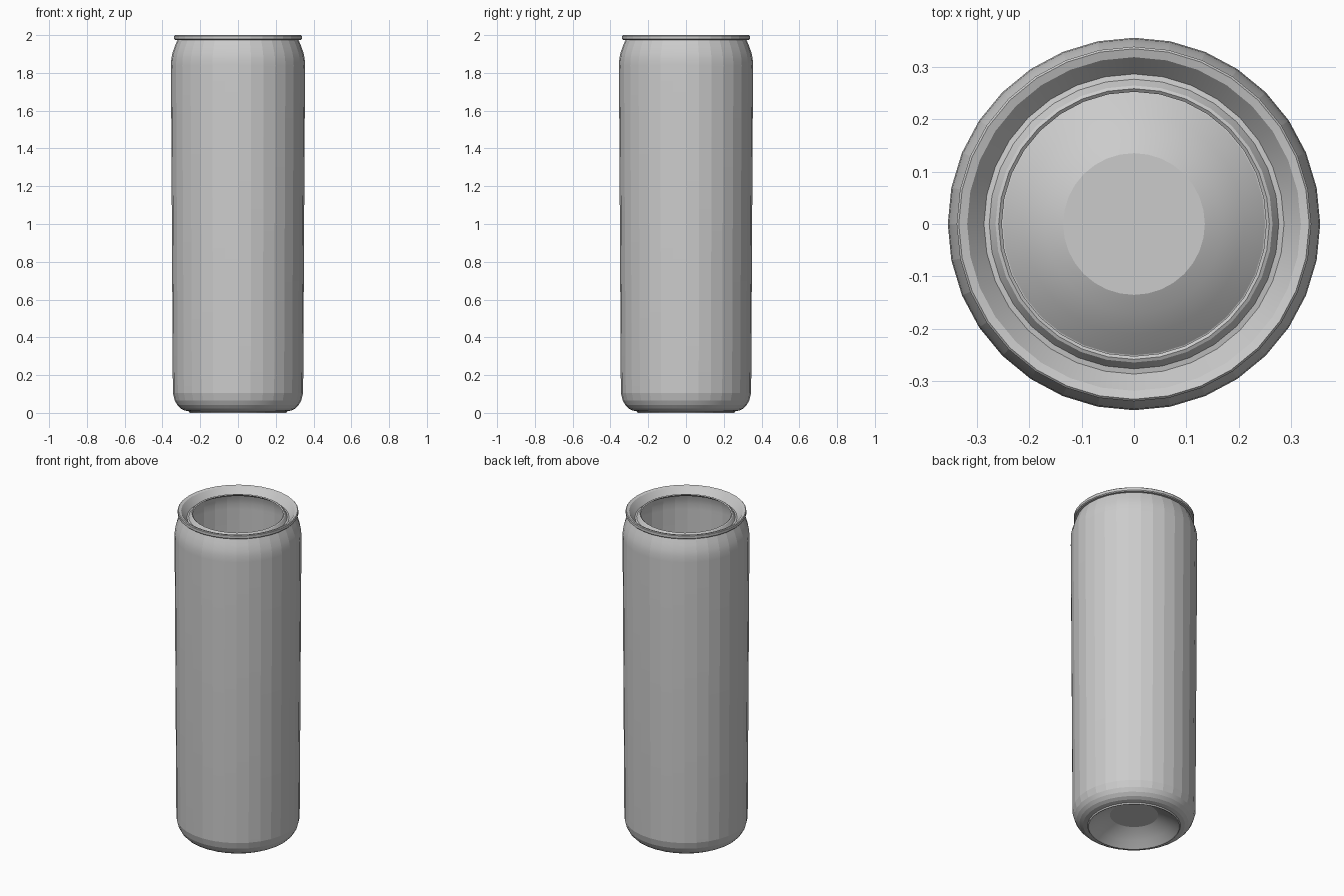
import bpy, bmesh, math

if "Cube" in bpy.data.objects:
    bpy.data.objects.remove(bpy.data.objects["Cube"])

SIDES = 32

metal = bpy.data.materials.new("aluminium grey")
metal.diffuse_color = (0.6, 0.6, 0.6, 1)
metal.use_nodes = True
metal.node_tree.nodes["Principled BSDF"].inputs["Base Color"].default_value = metal.diffuse_color


def lathe(name, profile, cap_end=False):
    """Revolve (radius, z) points about z; optionally close the last ring."""
    bm = bmesh.new()
    rings = []
    for r, z in profile:
        rings.append([bm.verts.new((r * math.cos(2 * math.pi * i / SIDES),
                                    r * math.sin(2 * math.pi * i / SIDES), z))
                      for i in range(SIDES)])
    for a, b in zip(rings, rings[1:]):
        for i in range(SIDES):
            j = (i + 1) % SIDES
            bm.faces.new((a[i], a[j], b[j], b[i]))
    if cap_end:
        bm.faces.new(rings[-1])
    mesh = bpy.data.meshes.new(name)
    bm.to_mesh(mesh)
    bm.free()
    mesh.materials.append(metal)
    ob = bpy.data.objects.new(name, mesh)
    bpy.context.collection.objects.link(ob)
    # wall facets stay crisp, shallow slopes blend
    bpy.ops.object.select_all(action='DESELECT')
    ob.select_set(True)
    bpy.context.view_layer.objects.active = ob
    bpy.ops.object.shade_smooth_by_angle(angle=math.radians(10))
    return ob


# Tapered wall with rounded foot and shoulder
lathe("can_wall", [(0.26, 0.008), (0.285, 0.013), (0.305, 0.024), (0.322, 0.042),
                   (0.335, 0.066), (0.345, 0.105), (0.355, 1.84), (0.353, 1.875),
                   (0.347, 1.905), (0.335, 1.94), (0.32, 1.975)])

# Rolled rim, sunken groove and open inner lip
lathe("rim_and_groove", [(0.32, 1.975), (0.333, 1.975), (0.338, 1.98), (0.338, 1.996),
                         (0.334, 2.0), (0.318, 1.995), (0.286, 1.955), (0.276, 1.957),
                         (0.264, 1.976), (0.258, 1.979), (0.252, 1.974)])

# Foot ring and raised dome underneath; inner side faces down
dome = lathe("base_dome", [(0.26, 0.008), (0.256, 0.0), (0.25, 0.002), (0.21, 0.034),
                           (0.17, 0.06), (0.135, 0.077)], cap_end=True)
dome.data.flip_normals()
